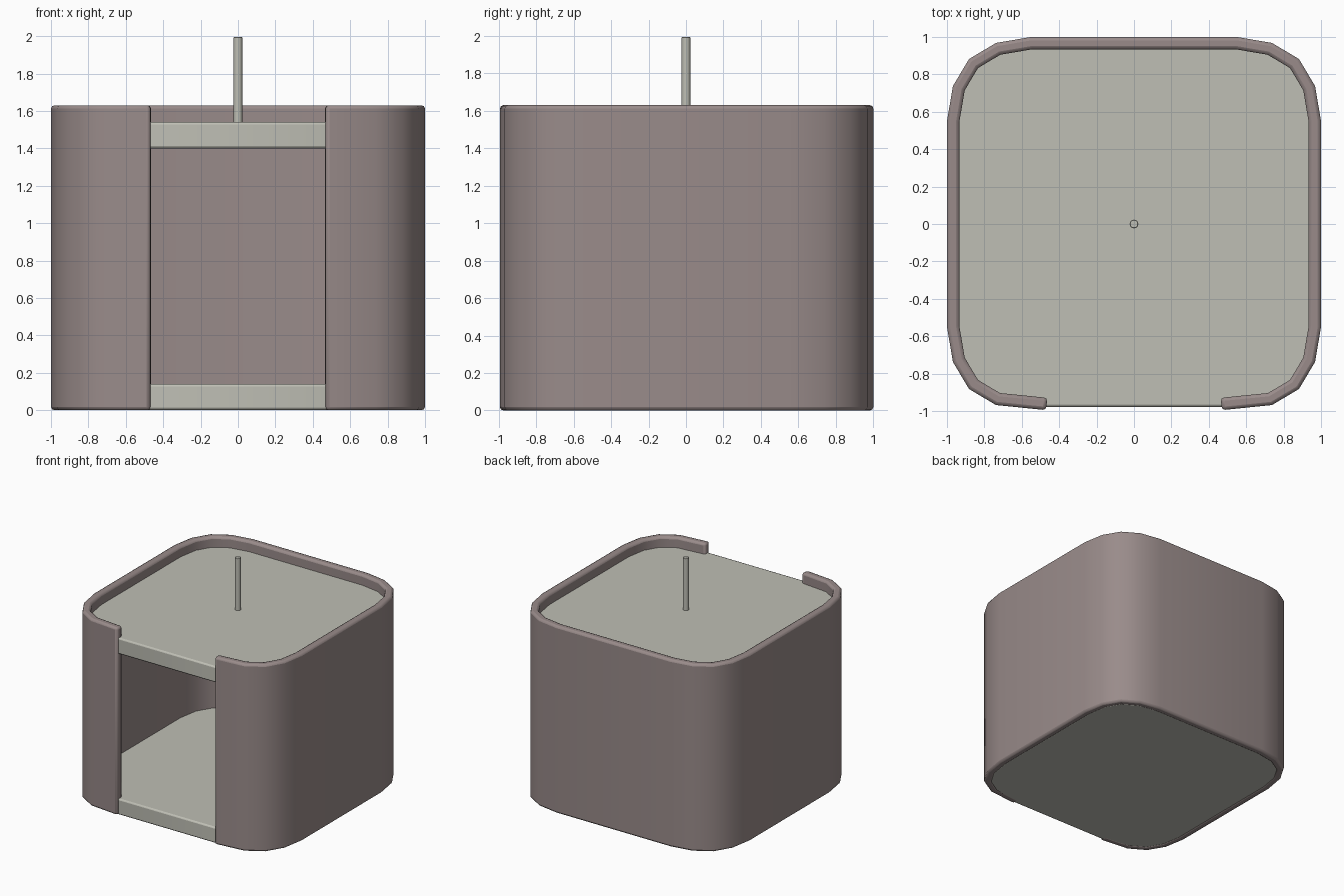
import bpy, bmesh, math
from mathutils import Vector

if "Cube" in bpy.data.objects:
    bpy.data.objects.remove(bpy.data.objects["Cube"])


def material(name, rgb):
    m = bpy.data.materials.new(name)
    m.diffuse_color = (*rgb, 1)
    m.use_nodes = True
    m.node_tree.nodes["Principled BSDF"].inputs["Base Color"].default_value = m.diffuse_color
    return m


MAUVE = material("mauve_grey", (0.32, 0.26, 0.255))
STONE = material("pale_stone", (0.52, 0.52, 0.46))

# One rounded corner, from the +x side round to the +y side
CORNER = [(1, .55), (.968, .738), (.882, .882), (.738, .968), (.55, 1)]


def offset_path(path, d):
    """Shift an open anticlockwise path inward by d with mitred joints."""
    pts = [Vector(p) for p in path]
    normals = []
    for a, b in zip(pts, pts[1:]):
        t = (b - a).normalized()
        normals.append(Vector((-t.y, t.x)))
    out = []
    for i, p in enumerate(pts):
        n1, n2 = normals[max(i - 1, 0)], normals[min(i, len(normals) - 1)]
        n = (n1 + n2).normalized()
        out.append(p + n * (d / n.dot(n1)))
    return out


def finish(name, bm, mat, bevel=0.0, segments=2):
    bmesh.ops.recalc_face_normals(bm, faces=bm.faces)
    me = bpy.data.meshes.new(name)
    bm.to_mesh(me)
    bm.free()
    me.materials.append(mat)
    ob = bpy.data.objects.new(name, me)
    bpy.context.collection.objects.link(ob)
    if bevel:
        mod = ob.modifiers.new("soft_edges", 'BEVEL')
        mod.width, mod.segments = bevel, segments
        mod.limit_method, mod.angle_limit = 'ANGLE', math.radians(45)
    bpy.ops.object.select_all(action='DESELECT')
    bpy.context.view_layer.objects.active = ob
    ob.select_set(True)
    bpy.ops.object.shade_smooth_by_angle(angle=math.radians(40))
    return ob


# Outer path: front right opening edge, round the back, to the front left edge
half = [(.47, -.995)] + [(x, -y) for x, y in reversed(CORNER[:4])] + CORNER
outer = half + [(-x, y) for x, y in reversed(half)]
inner = offset_path(outer, .066)

# Wrap-around wall with the front opening
bm = bmesh.new()
rings = []
for o, i in zip(outer, inner):
    rings.append([bm.verts.new((p[0], p[1], z))
                  for p, z in ((o, 0), (o, 1.63), (i, 1.63), (i, 0))])
for a, b in zip(rings, rings[1:]):
    for k in range(4):
        bm.faces.new((a[k], b[k], b[(k + 1) % 4], a[(k + 1) % 4]))
bm.faces.new(rings[0])
bm.faces.new(rings[-1])
finish("outer_wall", bm, MAUVE, .018)

# Floor and upper deck, tucked slightly into the wall, front edge in the opening
slab = offset_path(outer, .05)[1:-1]
front = [(-.55, -.95), (-.468, -.978), (.468, -.978), (.55, -.95)]
outline = front + [tuple(p) for p in slab]
for name, z0, z1 in (("floor_slab", .002, .14), ("upper_deck", 1.40, 1.54)):
    bm = bmesh.new()
    low = [bm.verts.new((x, y, z0)) for x, y in outline]
    high = [bm.verts.new((x, y, z1)) for x, y in outline]
    bm.faces.new(low)
    bm.faces.new(high)
    for k in range(len(low)):
        j = (k + 1) % len(low)
        bm.faces.new((low[k], low[j], high[j], high[k]))
    finish(name, bm, STONE, .012)

# Thin centre rod
bm = bmesh.new()
bmesh.ops.create_cone(bm, cap_ends=True, segments=24, radius1=.023, radius2=.023, depth=.47)
bmesh.ops.translate(bm, verts=bm.verts, vec=(0, 0, 1.76))
finish("centre_rod", bm, STONE, .003, 1)
